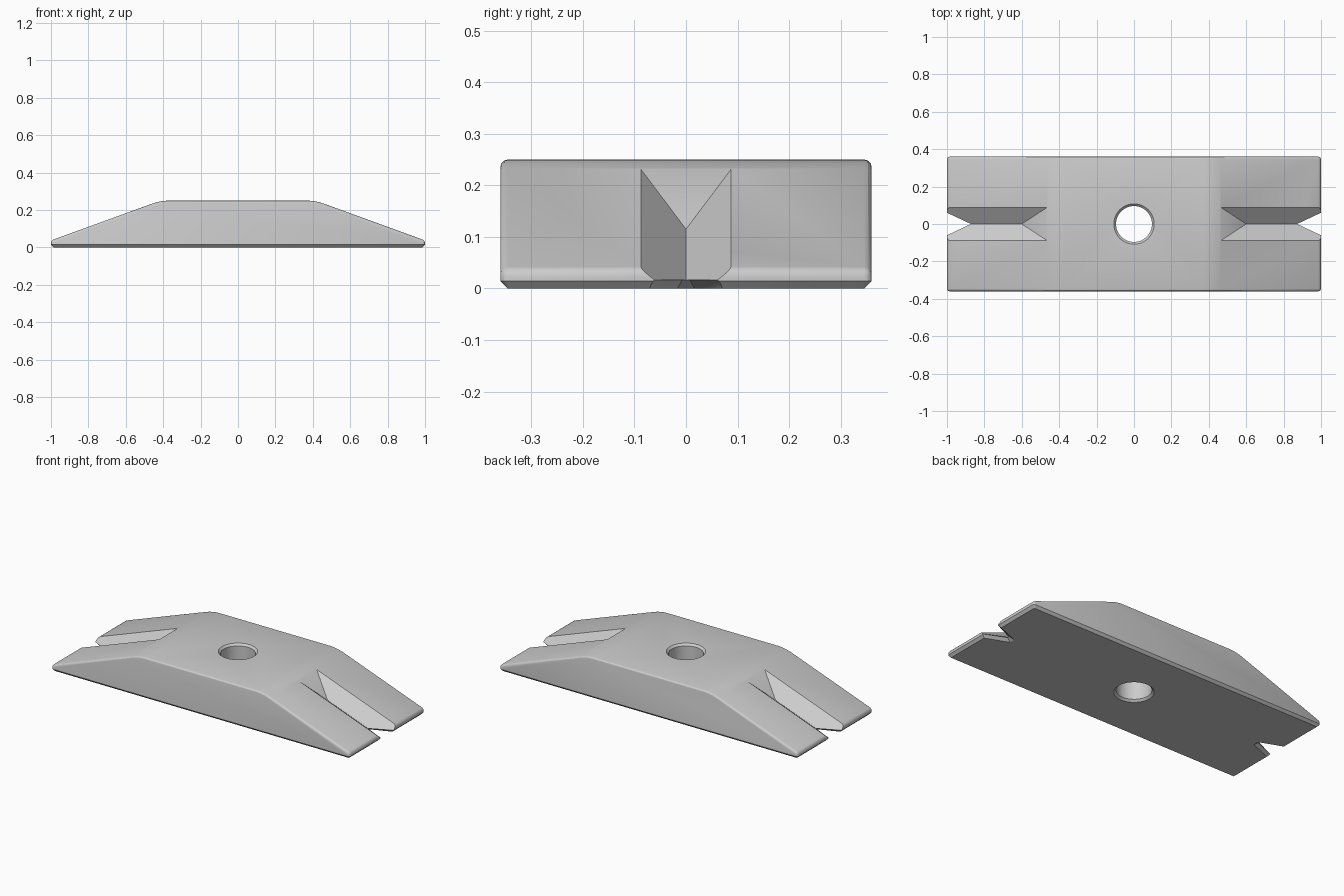
import bpy, bmesh, math
from mathutils import Vector

if "Cube" in bpy.data.objects:
    bpy.data.objects.remove(bpy.data.objects["Cube"])

grey = bpy.data.materials.new("plain grey")
grey.diffuse_color = (0.6, 0.6, 0.6, 1)
grey.use_nodes = True
grey.node_tree.nodes["Principled BSDF"].inputs["Base Color"].default_value = grey.diffuse_color


def new_object(name, bm):
    bmesh.ops.recalc_face_normals(bm, faces=bm.faces)
    mesh = bpy.data.meshes.new(name)
    bm.to_mesh(mesh)
    bm.free()
    mesh.materials.append(grey)
    ob = bpy.data.objects.new(name, mesh)
    bpy.context.collection.objects.link(ob)
    return ob


def hull(name, points):
    bm = bmesh.new()
    for p in points:
        bm.verts.new(p)
    bmesh.ops.convex_hull(bm, input=bm.verts)
    return new_object(name, bm)


# Body: sloped profile with softened shoulders, extruded across the width
TOP, SLOPE, W = 0.25, 0.364, 0.36
shoulder = Vector((0.415, TOP))
a = shoulder + Vector((-0.045, 0))
b = shoulder + Vector((0.045, -0.045 * SLOPE))
arc = [a * (1 - t) ** 2 + shoulder * 2 * t * (1 - t) + b * t * t
       for t in (0, 0.25, 0.5, 0.75, 1)]
right = [(1, 0), (1, TOP - 0.585 * SLOPE)] + [tuple(p) for p in reversed(arc)]
profile = right + [(-x, z) for x, z in reversed(right)]

bm = bmesh.new()
front = bm.faces.new([bm.verts.new((x, -W, z)) for x, z in profile])
ext = bmesh.ops.extrude_face_region(bm, geom=[front])
bmesh.ops.translate(bm, vec=(0, 2 * W, 0),
                    verts=[v for v in ext["geom"] if isinstance(v, bmesh.types.BMVert)])
bmesh.ops.recalc_face_normals(bm, faces=bm.faces)

# Rounded upper rim and end corners
soft = [e for e in bm.edges if max(v.co.z for v in e.verts) > 0.01
        and e.calc_face_angle() > math.radians(30)]
soft += [e for e in bm.edges if e not in soft
         and all(abs(v.co.x) > 0.99 and v.co.z > 0.01 for v in e.verts)]
bmesh.ops.bevel(bm, geom=soft, offset=0.015, offset_type='OFFSET', segments=3,
                profile=0.5, affect='EDGES', clamp_overlap=True)
# Chamfered underside
low = [e for e in bm.edges if all(v.co.z < 1e-4 for v in e.verts)]
bmesh.ops.bevel(bm, geom=low, offset=0.0145, segments=1, affect='EDGES',
                clamp_overlap=True)
body = new_object("clamp_body", bm)

cutters = []
for s in (1, -1):
    # V groove parallel to the slope, with a pointed inner end
    tip = Vector((0.6, 0, 0.115))
    run = Vector((1, 0, -SLOPE)) * 0.6
    pts = [tip]
    for side in (1, -1):
        pts.append(tip + 1.4 * Vector((-0.13, 0.085 * side, 0.113)))
    pts += [p + run for p in pts]
    cutters.append(hull("groove_cutter", [(s * p.x, p.y, p.z) for p in pts]))

    # Chamfered mouth where the groove breaks through the underside
    mouth = []
    for x0, y0, y1, z in ((0.845, 0.018, 0.116, -0.003), (0.875, 0.008, 0.104, 0.016)):
        for side in (1, -1):
            mouth += [(s * x0, side * y0, z), (s * 1.1, side * y1, z)]
    cutters.append(hull("mouth_cutter", mouth))

# Bolt hole, flared at both openings
rings = [(0.112, -0.004), (0.096, 0.012), (0.096, TOP - 0.012), (0.112, TOP + 0.004)]
N = 48
bm = bmesh.new()
loops = [[bm.verts.new((r * math.cos(2 * math.pi * i / N),
                        r * math.sin(2 * math.pi * i / N), z)) for i in range(N)]
         for r, z in rings]
for l0, l1 in zip(loops, loops[1:]):
    for i in range(N):
        j = (i + 1) % N
        bm.faces.new((l0[i], l0[j], l1[j], l1[i]))
bm.faces.new(loops[0])
bm.faces.new(loops[-1])
cutters.append(new_object("hole_cutter", bm))

# Cut, then discard the cutters
bpy.context.view_layer.objects.active = body
body.select_set(True)
for c in cutters:
    c.hide_render = True
    mod = body.modifiers.new("cut", 'BOOLEAN')
    mod.operation = 'DIFFERENCE'
    mod.solver = 'EXACT'
    mod.object = c
    bpy.ops.object.modifier_apply(modifier=mod.name)
for c in cutters:
    bpy.data.objects.remove(c)
bpy.ops.object.shade_smooth_by_angle(angle=math.radians(28))
